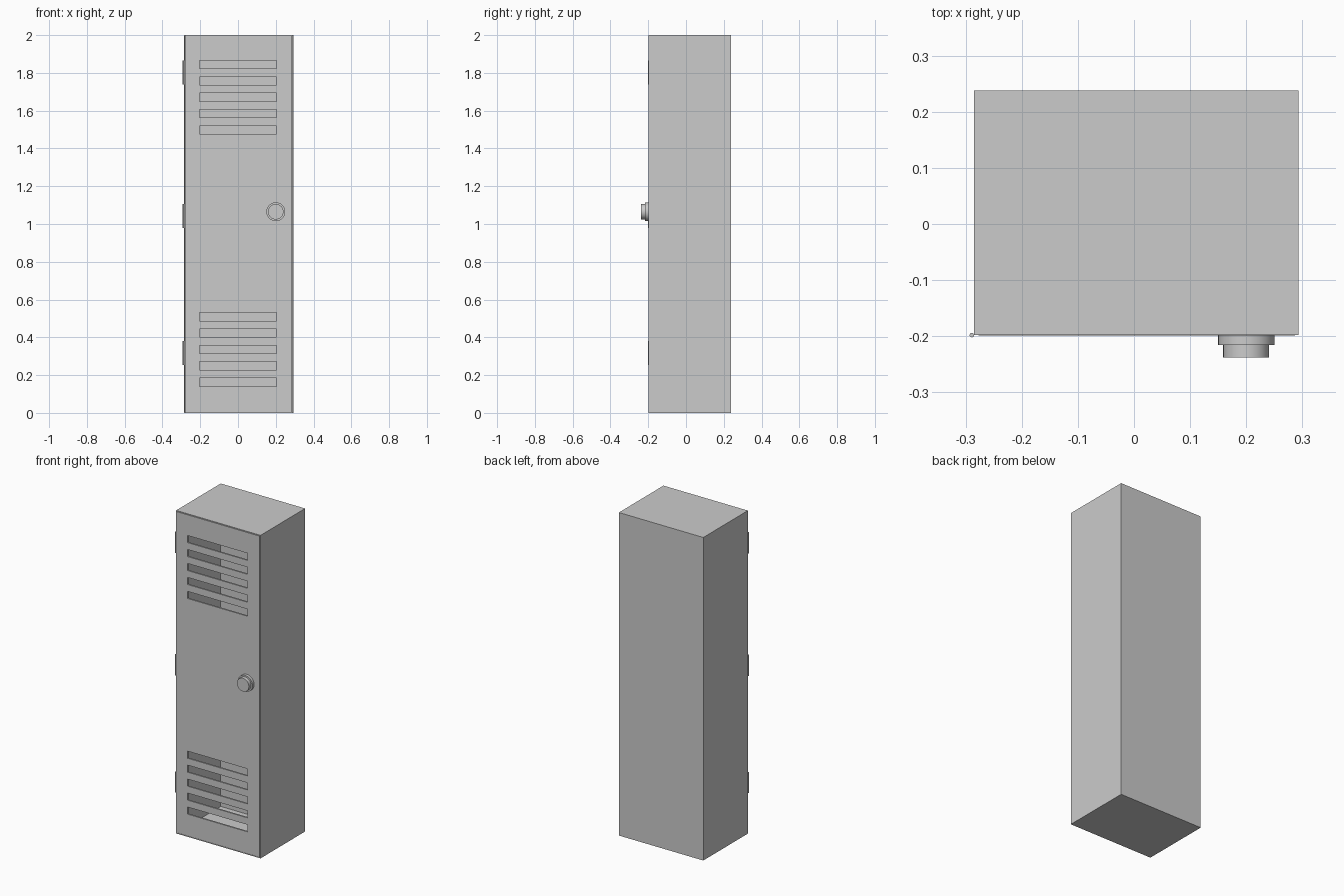
import bpy, bmesh, math

if "Cube" in bpy.data.objects:
    bpy.data.objects.remove(bpy.data.objects["Cube"])

X0, X1, Y0, Y1, H, T = -0.285, 0.293, -0.198, 0.238, 2.0, 0.006


def finish(name, bm):
    bmesh.ops.recalc_face_normals(bm, faces=bm.faces)
    me = bpy.data.meshes.new(name)
    bm.to_mesh(me)
    bm.free()
    ob = bpy.data.objects.new(name, me)
    bpy.context.collection.objects.link(ob)
    return ob


def cylinder(name, loc, r, depth, sides, along_y=False):
    rot = (math.pi / 2, 0, 0) if along_y else (0, 0, 0)
    bpy.ops.mesh.primitive_cylinder_add(vertices=sides, radius=r, depth=depth,
                                        location=loc, rotation=rot)
    ob = bpy.context.object
    ob.name = name
    bpy.ops.object.shade_smooth_by_angle()
    return ob


# Cabinet: a box with a cavity opened through the front face
bm = bmesh.new()
bmesh.ops.create_cube(bm, size=1)
for v in bm.verts:
    v.co = (X1 if v.co.x > 0 else X0, Y1 if v.co.y > 0 else Y0, H if v.co.z > 0 else 0)
front = [f for f in bm.faces if f.calc_center_median().y < Y0 + 0.01]
bmesh.ops.inset_region(bm, faces=front, thickness=T)
res = bmesh.ops.extrude_face_region(bm, geom=front)
verts = [g for g in res["geom"] if isinstance(g, bmesh.types.BMVert)]
bmesh.ops.translate(bm, verts=verts, vec=(0, Y1 - Y0 - T, 0))
bmesh.ops.delete(bm, geom=[f for f in front if f.is_valid], context='FACES')
finish("cabinet", bm)

# Door: a grid of panels with the vent slots left out, then thickened
slots = [(z + k * 0.0865 - 0.022, z + k * 0.0865 + 0.022)
         for z in (0.163, 1.498) for k in range(5)]
xs = [-0.277, -0.205, 0.205, 0.287]
zs = [0.006] + [z for s in slots for z in s] + [1.994]
bm = bmesh.new()
grid = [[bm.verts.new((x, Y0 - 0.001, z)) for x in xs] for z in zs]
for j in range(len(zs) - 1):
    for i in range(3):
        if i == 1 and j % 2 == 1:
            continue
        bm.faces.new((grid[j][i], grid[j][i + 1], grid[j + 1][i + 1], grid[j + 1][i]))
bmesh.ops.dissolve_degenerate(bm, dist=1e-5, edges=bm.edges)
res = bmesh.ops.extrude_face_region(bm, geom=bm.faces[:], use_keep_orig=True)
verts = [g for g in res["geom"] if isinstance(g, bmesh.types.BMVert)]
bmesh.ops.translate(bm, verts=verts, vec=(0, 0.01, 0))
finish("door", bm)

# Round knob on its base ring
cylinder("knob_base", (0.2, -0.207, 1.065), 0.05, 0.018, 32, True)
cylinder("knob", (0.2, -0.226, 1.065), 0.041, 0.024, 32, True)

# Hinge barrels
for n, z in (("bottom", 0.317), ("middle", 1.043), ("top", 1.802)):
    cylinder("hinge_" + n, (-0.289, Y0, z), 0.004, 0.128, 16)
